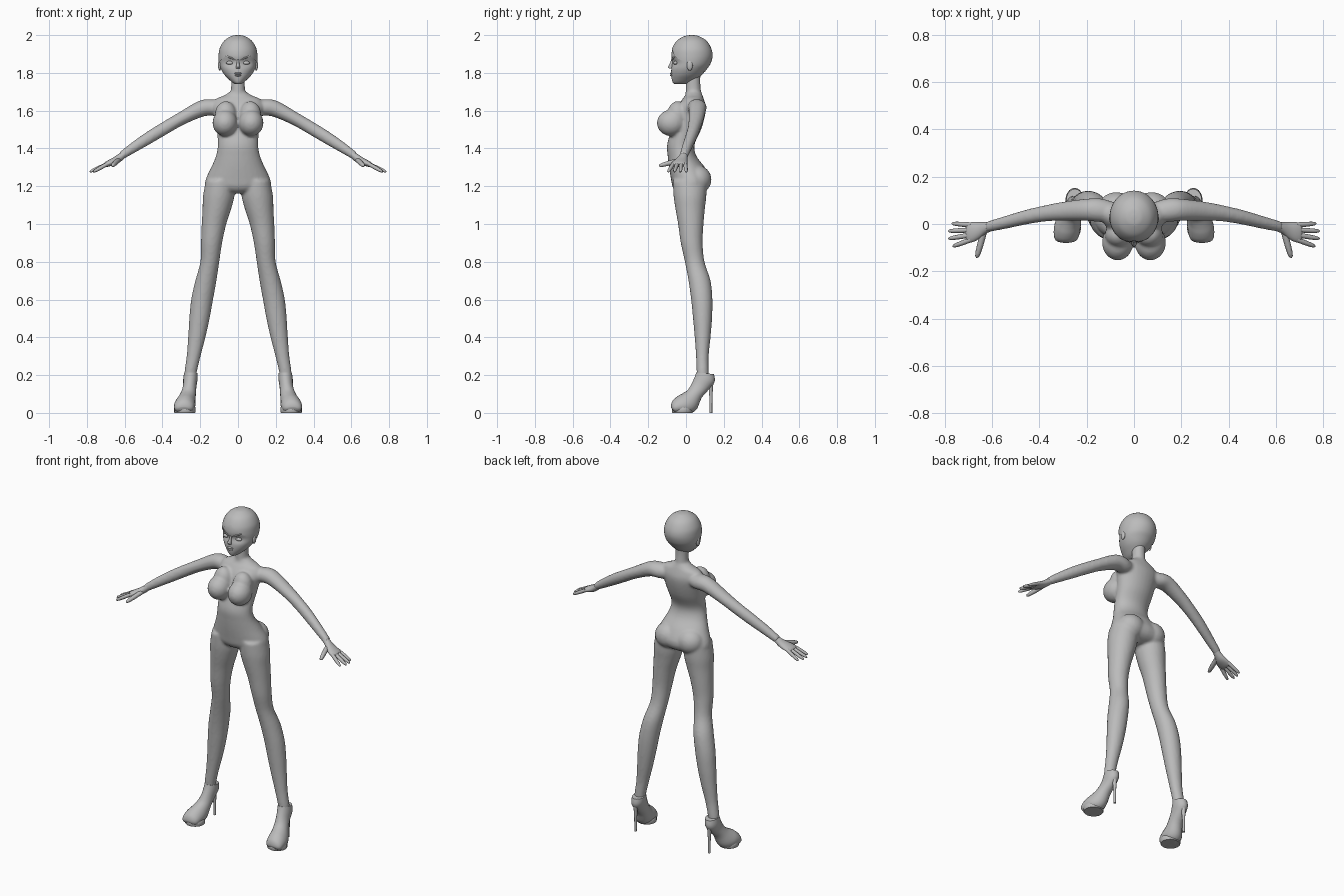
import bpy, bmesh, math
from mathutils import Vector

GREY = bpy.data.materials.new("light_grey")
GREY.diffuse_color = (0.5, 0.5, 0.5, 1)


def finish(name, bm, angle=50):
    bmesh.ops.recalc_face_normals(bm, faces=bm.faces[:])
    me = bpy.data.meshes.new(name)
    bm.to_mesh(me)
    bm.free()
    me.materials.append(GREY)
    ob = bpy.data.objects.new(name, me)
    bpy.context.collection.objects.link(ob)
    activate(ob)
    bpy.ops.object.shade_smooth_by_angle(angle=math.radians(angle))
    return ob


def activate(ob):
    bpy.ops.object.select_all(action='DESELECT')
    ob.select_set(True)
    bpy.context.view_layer.objects.active = ob


def refine(rows, steps):
    """Catmull-Rom interpolation between the given cross-sections."""
    out = []
    for i in range(len(rows) - 1):
        quad = [rows[max(0, min(len(rows) - 1, i + k))] for k in (-1, 0, 1, 2)]
        for s in range(steps):
            t = s / steps
            out.append([0.5 * (2 * b + (c - a) * t + (2 * a - 5 * b + 4 * c - d) * t * t
                               + (3 * b - a - 3 * c + d) * t ** 3) for a, b, c, d in zip(*quad)])
    return out + [list(rows[-1])]


def loft(bm, rings, n=24):
    """Skin rings given as (centre, half-axis u, half-axis v)."""
    loops = []
    for c, u, v in rings:
        loops.append([bm.verts.new(Vector(c) + Vector(u) * math.cos(2 * math.pi * k / n)
                                   + Vector(v) * math.sin(2 * math.pi * k / n)) for k in range(n)])
    for a, b in zip(loops, loops[1:]):
        for k in range(n):
            bm.faces.new((a[k], a[(k + 1) % n], b[(k + 1) % n], b[k]))
    bm.faces.new(loops[0])
    bm.faces.new(loops[-1][::-1])


def upright(bm, rows, n=28, steps=4):
    """Rows of (z, centre x, front y, back y, half width)."""
    loft(bm, [((x, (f + b) / 2, z), (w, 0, 0), (0, (b - f) / 2, 0))
              for z, x, f, b, w in refine(rows, steps)], n)


def sideways(bm, rows, s, n=20, steps=4):
    """Arm-like rows of (x, y, z, half depth, half height), mirrored by s."""
    loft(bm, [((s * x, y, z), (0, d, 0), (s * .45 * h, 0, .89 * h))
              for x, y, z, d, h in refine(rows, steps)], n)


def finger(bm, a, b, r):
    """Tapered tube with a rounded tip."""
    a, b = Vector(a), Vector(b)
    d = (b - a).normalized()
    u = d.cross(Vector((0, 0, 1))).normalized()
    v = u.cross(d)
    loft(bm, [(a.lerp(b, t), u * r * k, v * r * k)
              for t, k in ((0, 1), (.45, 1), (.8, .85), (.95, .6), (1, .2))], 10)


def ball(bm, c, r, seg=24):
    vs = bmesh.ops.create_uvsphere(bm, u_segments=seg, v_segments=seg // 2, radius=1)["verts"]
    for v in vs:
        v.co = Vector(c) + Vector(p * q for p, q in zip(v.co, r))
    return vs


# Body: torso, chest, limbs and neck fused into one smooth skin
bm = bmesh.new()
upright(bm, [(1.70, 0, .00, .08, .042), (1.68, 0, -.005, .088, .075), (1.66, 0, -.02, .095, .12),
             (1.62, 0, -.045, .105, .137), (1.57, 0, -.06, .10, .125), (1.50, 0, -.078, .08, .113),
             (1.42, 0, -.10, .045, .107), (1.36, 0, -.097, .055, .117), (1.30, 0, -.09, .10, .142),
             (1.24, 0, -.08, .13, .17), (1.20, 0, -.072, .125, .172), (1.175, 0, -.055, .10, .12),
             (1.162, 0, -.03, .06, .05)])
upright(bm, [(1.64, 0, -.005, .09, .045), (1.70, 0, -.002, .08, .038), (1.76, 0, .0, .076, .036),
             (1.82, 0, .0, .08, .038)])
for s in (-1, 1):
    ball(bm, (s * .069, -.078, 1.535), (.066, .076, .07), 32)
    ball(bm, (s * .065, -.045, 1.575), (.058, .055, .075), 32)
    ball(bm, (s * .075, .06, 1.235), (.08, .075, .075), 32)
    upright(bm, [(1.23, s * .095, -.07, .11, .075), (1.15, s * .102, -.066, .108, .083),
                 (1.08, s * .112, -.056, .10, .076), (1.0, s * .127, -.042, .093, .065),
                 (.90, s * .14, -.028, .088, .056), (.80, s * .149, -.006, .098, .05),
                 (.70, s * .17, .013, .13, .056), (.60, s * .19, .027, .14, .058),
                 (.50, s * .204, .037, .138, .054), (.40, s * .218, .046, .13, .046),
                 (.30, s * .235, .053, .12, .037), (.22, s * .25, .056, .12, .033),
                 (.17, s * .253, .058, .12, .031)])
    sideways(bm, [(.08, .05, 1.62, .04, .04), (.14, .058, 1.617, .05, .05), (.20, .06, 1.608, .047, .043),
                  (.30, .054, 1.558, .04, .035), (.38, .044, 1.512, .034, .034), (.46, .028, 1.464, .031, .033),
                  (.55, .005, 1.407, .027, .028), (.62, -.012, 1.36, .023, .021)], s)
body = finish("body", bm)
rm = body.modifiers.new("fuse", 'REMESH')
rm.mode = 'VOXEL'
rm.voxel_size = .008
rm.use_smooth_shade = True
sm = body.modifiers.new("soften", 'SMOOTH')
sm.factor, sm.iterations = .5, 5
for m in [m.name for m in body.modifiers if m.type in ('REMESH', 'SMOOTH')]:
    bpy.ops.object.modifier_apply(modifier=m)

# Hands: palm, four spread fingers and a thumb
for s, side in ((-1, "left"), (1, "right")):
    bm = bmesh.new()
    sideways(bm, [(.60, -.009, 1.372, .021, .018), (.625, -.016, 1.352, .024, .02),
                  (.65, -.026, 1.335, .034, .02), (.68, -.034, 1.322, .042, .017),
                  (.70, -.036, 1.314, .041, .013), (.708, -.036, 1.311, .034, .007)], s)
    for y0, x1, y1 in ((-.004, .77, .002), (-.025, .785, -.03), (-.046, .785, -.062), (-.066, .766, -.095)):
        finger(bm, (s * .688, y0, 1.32), (s * x1, y1, 1.276), .0105)
    finger(bm, (s * .635, -.035, 1.337), (s * .665, -.143, 1.308), .0135)
    finish(side + "_hand", bm)

# Head: lofted skull and jaw
HEAD = [(2.0, 0, .022, .04, .008), (1.994, 0, -.008, .068, .036), (1.97, 0, -.046, .106, .071),
        (1.93, 0, -.07, .13, .094), (1.89, 0, -.078, .137, .1), (1.85, 0, -.076, .127, .098),
        (1.82, 0, -.078, .108, .09), (1.79, 0, -.078, .085, .072), (1.765, 0, -.075, .055, .048),
        (1.748, 0, -.069, .025, .028), (1.74, 0, -.058, .0, .012)]
bm = bmesh.new()
upright(bm, HEAD, 40, 5)
# eye sockets pressed into the face
for v in bm.verts:
    if v.co.y < 0:
        d = ((abs(v.co.x) - .043) / .032) ** 2 + ((v.co.z - 1.855) / .022) ** 2
        v.co.y += .012 * math.exp(-d)
finish("head", bm)

# Hair cap: slightly larger skull shell with a peaked hairline
bm = bmesh.new()
upright(bm, HEAD, 64, 8)
for v in bm.verts:
    v.co = Vector((v.co.x * 1.03, .03 + (v.co.y - .03) * 1.035, 1.88 + (v.co.z - 1.88) * 1.0))


def bare(p):
    x = abs(p.x)
    if p.y < .02:
        return p.z < 1.935 - .5 * x - 3 * x * x
    return p.z < 1.86 - .75 * (p.y - .02)


bmesh.ops.delete(bm, geom=[f for f in bm.faces if bare(f.calc_center_median())], context='FACES')
finish("hair_cap", bm)

# Face: nose, lips, eyes, brows and ears
bm = bmesh.new()
loft(bm, [((0, -.071, 1.872), (.005, 0, 0), (0, .006, 0)), ((0, -.077, 1.85), (.007, 0, 0), (0, .009, 0)),
          ((0, -.083, 1.832), (.011, 0, 0), (0, .013, 0)), ((0, -.078, 1.822), (.011, 0, 0), (0, .01, 0))], 14)
finish("nose", bm)
bm = bmesh.new()
ball(bm, (0, -.076, 1.797), (.02, .009, .006), 16)
ball(bm, (0, -.075, 1.787), (.017, .01, .006), 16)
finish("lips", bm)
for s, side in ((-1, "left"), (1, "right")):
    bm = bmesh.new()
    ball(bm, (s * .043, -.055, 1.853), (.02, .012, .01), 16)
    finish(side + "_eye", bm)
    bm = bmesh.new()
    loft(bm, [((s * x, y, z), (0, .005, 0), (0, 0, h)) for x, y, z, h in
              ((.014, -.074, 1.868, .002), (.035, -.069, 1.878, .005),
               (.06, -.053, 1.889, .005), (.08, -.032, 1.892, .002))], 8)
    finish(side + "_brow", bm)
    bm = bmesh.new()
    ball(bm, (s * .097, .02, 1.84), (.009, .016, .028), 16)
    finish(side + "_ear", bm)

# Shoes: (top y, top z, sole y, sole z, half width, centre x)
SHOE = [(.055, .215, .148, .205, .036, .25), (.046, .19, .152, .165, .038, .252),
        (.03, .155, .122, .125, .036, .256), (.01, .122, .083, .08, .041, .264),
        (-.02, .102, .06, .025, .05, .275), (-.045, .088, .03, .0, .056, .281),
        (-.07, .066, -.02, -.004, .054, .285), (-.079, .045, -.05, -.002, .046, .287),
        (-.08, .03, -.065, .008, .03, .288)]
for s, side in ((-1, "left"), (1, "right")):
    bm = bmesh.new()
    loft(bm, [((s * x, (ty + by) / 2, (tz + bz) / 2), (w, 0, 0), (0, (by - ty) / 2, (bz - tz) / 2))
              for ty, tz, by, bz, w, x in refine(SHOE, 3)], 20)
    # platform under the ball of the foot
    loft(bm, [((s * .281, -.018, z), (.057 * k, 0, 0), (0, .056 * k, 0))
              for z, k in ((0, .95), (.004, 1), (.026, 1), (.032, .94))], 20)
    for v in bm.verts:
        v.co.z = max(v.co.z, 0)
    finish(side + "_shoe", bm, 40)
    bm = bmesh.new()
    loft(bm, [((s * .252, y, z), (r, 0, 0), (0, r, 0)) for y, z, r in
              ((.128, .18, .022), (.131, .14, .012), (.132, .08, .008), (.132, 0, .007))], 12)
    finish(side + "_heel", bm)
